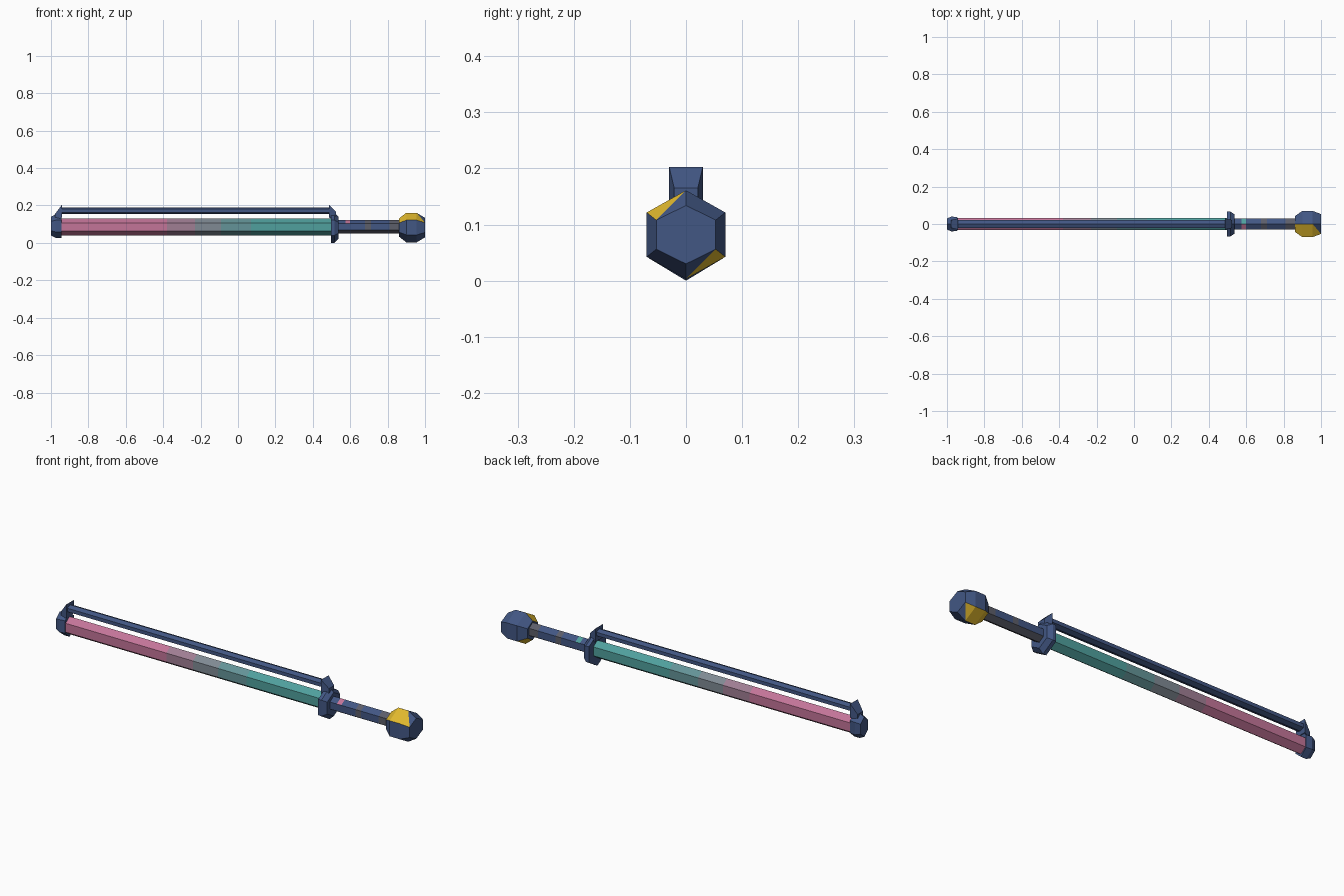
import bpy, bmesh

if "Cube" in bpy.data.objects:
    bpy.data.objects.remove(bpy.data.objects["Cube"])

def material(name, r, g, b):
    m = bpy.data.materials.new(name)
    lin = [((c / 255 + 0.055) / 1.055) ** 2.4 for c in (r, g, b)]
    m.diffuse_color = (*lin, 1)
    m.use_nodes = True
    m.node_tree.nodes["Principled BSDF"].inputs["Base Color"].default_value = m.diffuse_color
    return m

MATS = [material("navy", 66, 87, 132), material("pink", 196, 117, 153),
        material("dusty_mauve", 160, 126, 148), material("slate_grey", 128, 138, 148),
        material("pale_teal", 100, 148, 152), material("teal", 80, 160, 158),
        material("yellow", 226, 186, 46), material("dark_grey", 92, 94, 106)]
NAVY, PINK, MAUVE, SLATE, PALE, TEAL, YELLOW, GREY = range(8)

def finish(name, bm):
    bmesh.ops.recalc_face_normals(bm, faces=bm.faces)
    me = bpy.data.meshes.new(name)
    bm.to_mesh(me)
    bm.free()
    for m in MATS:
        me.materials.append(m)
    ob = bpy.data.objects.new(name, me)
    bpy.context.collection.objects.link(ob)
    return ob

# Hexagonal loft along x. Rings are (x, half height, half width).
# Facets: 0 upper back, 1 back, 2 lower back, 3 lower front, 4 front, 5 upper front
def loft(name, rings, cz, colour=lambda seg, facet: NAVY, split=()):
    bm = bmesh.new()
    loops = []
    for x, h, w in rings:
        pts = [(0, h), (w, h / 2), (w, -h / 2), (0, -h), (-w, -h / 2), (-w, h / 2)]
        loops.append([bm.verts.new((x, y, cz + z)) for y, z in pts])
    for s in range(len(rings) - 1):
        for k in range(6):
            n = (k + 1) % 6
            a, b, c, d = loops[s][k], loops[s][n], loops[s + 1][n], loops[s + 1][k]
            if (s, k) in split:      # half-painted facet
                bm.faces.new((a, b, d)).material_index = YELLOW
                bm.faces.new((b, c, d)).material_index = NAVY
            else:
                bm.faces.new((a, b, c, d)).material_index = colour(s, k)
    bm.faces.new(loops[0])
    bm.faces.new(loops[-1])
    return finish(name, bm)

# Blade with a stepped fade from pink to teal
fade = [PINK, MAUVE, SLATE, PALE, TEAL]
loft("blade", [(x, 0.045, 0.032) for x in (-0.96, -0.38, -0.23, -0.09, 0.07, 0.51)],
     0.085, lambda s, k: fade[s])

# Cap at the blade tip, and hand guard
loft("tip_cap", [(-1.0, 0.05, 0.03), (-0.975, 0.063, 0.04), (-0.945, 0.063, 0.036)], 0.09)
loft("guard", [(0.497, 0.081, 0.067), (0.515, 0.081, 0.067), (0.537, 0.06, 0.052)], 0.081)

# Rail above the blade
loft("rail", [(-0.95, 0.018, 0.022), (0.495, 0.018, 0.022)], 0.172)

# Tapered brackets holding the rail ends
def bracket(name, x_in, x_out, z_out, z_low):
    bm = bmesh.new()
    inner = [(-0.03, 0.203), (0.03, 0.203), (0.03, 0.135), (-0.03, 0.135)]
    outer = [(-0.021, z_out), (0.021, z_out), (0.021, z_low), (-0.021, z_low)]
    A = [bm.verts.new((x_in, y, z)) for y, z in inner]
    B = [bm.verts.new((x_out, y, z)) for y, z in outer]
    for k in range(4):
        n = (k + 1) % 4
        bm.faces.new((A[k], A[n], B[n], B[k]))
    bm.faces.new(A)
    bm.faces.new(B)
    finish(name, bm)

bracket("tip_bracket", -0.942, -0.978, 0.155, 0.12)
bracket("guard_bracket", 0.487, 0.525, 0.165, 0.12)

# Grip with worn grey underside, grey bands and two small coloured marks
def grip_colour(s, k):
    if s == 1 and k in (0, 5):
        return TEAL if k == 0 else PINK
    if k in (2, 3) or s in (3, 5):
        return GREY
    return NAVY

loft("grip", [(x, 0.036, 0.03) for x in (0.53, 0.575, 0.6, 0.68, 0.71, 0.81, 0.87)],
     0.086, grip_colour)

# Faceted pommel with two opposite yellow patches
loft("pommel", [(0.86, 0.048, 0.042), (0.9, 0.079, 0.07), (0.955, 0.079, 0.07),
                (1.0, 0.052, 0.053)],
     0.082, lambda s, k: YELLOW if k in (2, 5) else NAVY, split={(2, 2), (2, 5)})
